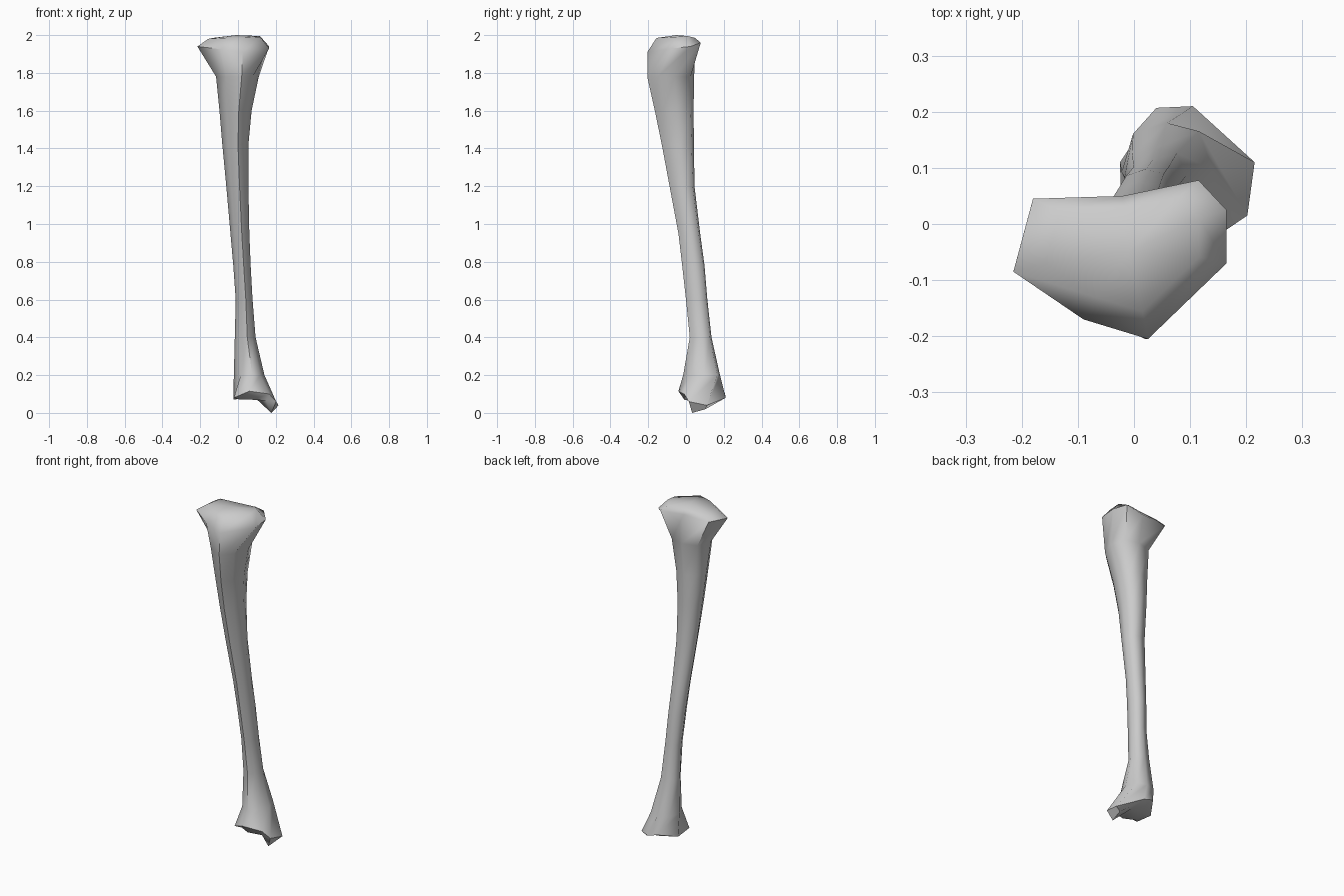
import bpy, bmesh
from mathutils import Vector

# Shaft cross-section in a unit box, counter-clockwise from the front ridge
PROFILE = [(0.2, -1), (0.72, -0.55), (1, 0.15), (0.7, 0.85),
           (0, 1), (-0.75, 0.8), (-1, 0.1), (-0.55, -0.65)]

# Shaft stations: z, x min, x max, y min, y max
SHAFT = [(0.20, -0.022, 0.14, -0.015, 0.18), (0.40, -0.017, 0.093, 0.02, 0.135),
         (0.60, -0.012, 0.077, 0.0, 0.113), (0.78, -0.025, 0.067, -0.02, 0.098),
         (0.95, -0.04, 0.06, -0.04, 0.075), (1.20, -0.062, 0.055, -0.087, 0.045),
         (1.42, -0.083, 0.055, -0.128, 0.042), (1.60, -0.098, 0.072, -0.165, 0.04),
         (1.78, -0.116, 0.11, -0.205, 0.043)]

# Flared rims at the ankle and knee ends
ANKLE = [(0.06, -0.04, 0.115), (0.165, -0.01, 0.10), (0.202, 0.015, 0.06), (0.215, 0.11, 0.04),
         (0.105, 0.21, 0.08), (0.04, 0.207, 0.10), (-0.025, 0.11, 0.07), (-0.022, 0.0, 0.08)]
KNEE = [(0.025, -0.205, 1.91), (0.165, -0.07, 1.93), (0.165, 0.025, 1.94), (0.115, 0.078, 1.96),
        (-0.02, 0.05, 1.96), (-0.18, 0.045, 1.955), (-0.215, -0.085, 1.94), (-0.09, -0.17, 1.925)]


def station(z, x0, x1, y0, y1):
    return [((x0 + x1) / 2 + u * (x1 - x0) / 2,
             (y0 + y1) / 2 + v * (y1 - y0) / 2, z) for u, v in PROFILE]


def inset(ring, centre, k, heights):
    c = Vector(centre)
    pts = [c.lerp(Vector(p[:2]), k) for p in ring]
    return [(p.x, p.y, z) for p, z in zip(pts, heights)]


# Joint surfaces: pointed ankle knob below, gently domed plateau above
sole = inset(ANKLE, (0.10, 0.085), 0.75, [0.07, 0.065, 0.0, 0.02, 0.075, 0.08, 0.075, 0.07])
plateau = inset(KNEE, (-0.01, -0.03), 0.72, [1.985, 1.99, 1.995, 1.985, 1.99, 1.985, 1.98, 1.985])
rings = [sole, ANKLE] + [station(*s) for s in SHAFT] + [KNEE, plateau]

# Loft the rings into one closed bone
bm = bmesh.new()
loops = [[bm.verts.new(p) for p in r] for r in rings]
n = len(PROFILE)
for a, b in zip(loops, loops[1:]):
    for i in range(n):
        j = (i + 1) % n
        bm.faces.new((a[i], a[j], b[j], b[i]))
for loop, tip in ((loops[0], (0.09, 0.09, 0.08)), (loops[-1], (-0.01, -0.05, 2.0))):
    c = bm.verts.new(tip)
    for i in range(n):
        bm.faces.new((loop[i], loop[(i + 1) % n], c))
bmesh.ops.recalc_face_normals(bm, faces=bm.faces)
mesh = bpy.data.meshes.new("shin_bone")
bm.to_mesh(mesh)
bm.free()
bone = bpy.data.objects.new("shin_bone", mesh)
bpy.context.collection.objects.link(bone)

# Smooth shading with crisp end rims
bpy.context.view_layer.objects.active = bone
bone.select_set(True)
bpy.ops.object.shade_smooth_by_angle(angle=1.0)
